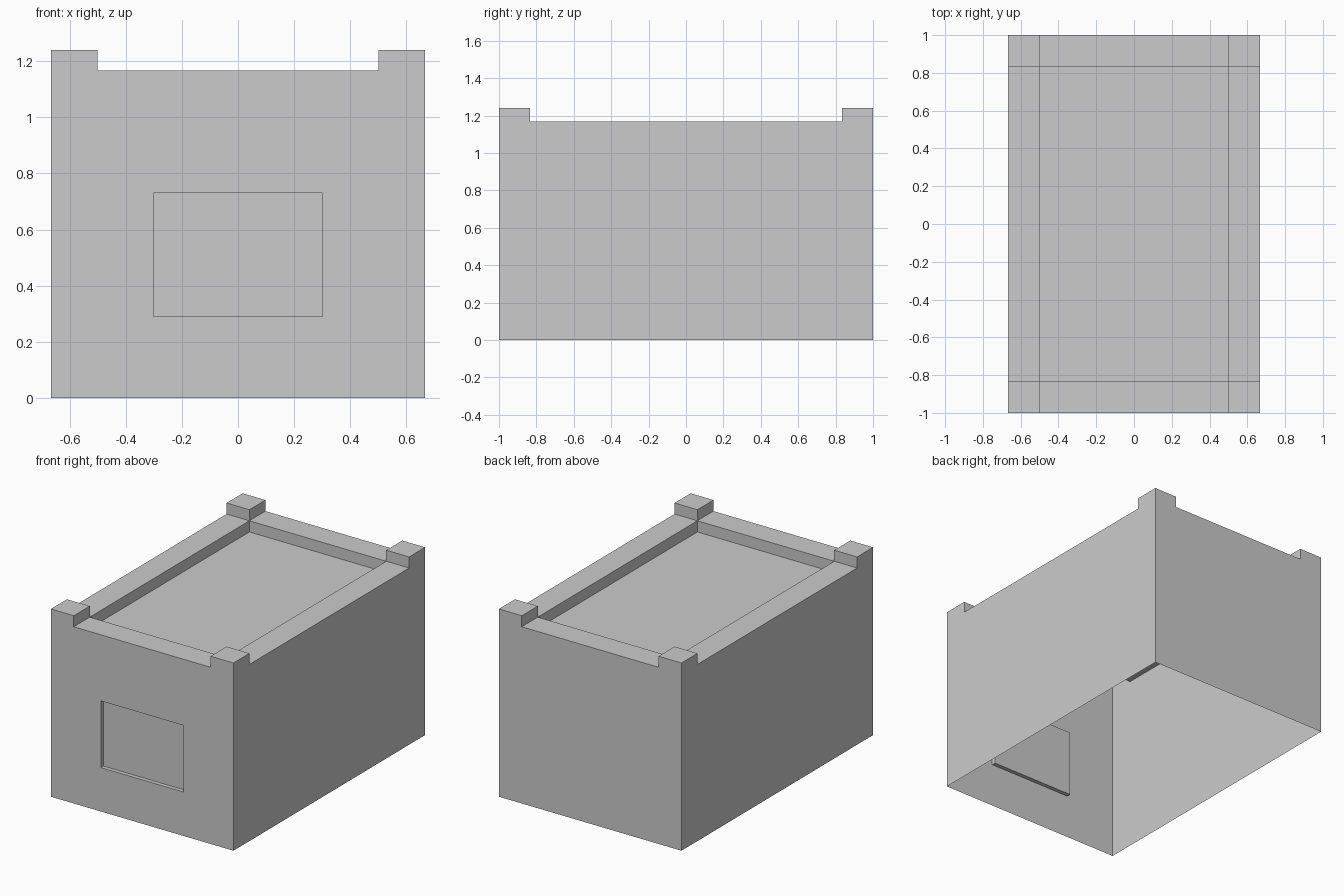
import bpy
import bmesh
from mathutils import Vector

if "Cube" in bpy.data.objects:
    bpy.data.objects.remove(bpy.data.objects["Cube"])

# Overall sizes
XS = [-0.667, -0.5, 0.5, 0.667]
YS = [-1.0, -0.833, 0.833, 1.0]
ROOF, PARAPET, CORNER = 1.093, 1.167, 1.24
WINDOW_X, WINDOW_Z = 0.302, (0.29, 0.73)
RECESS = 0.027


def quad(bm, points, facing):
    """Add a quad whose normal points towards 'facing'."""
    face = bm.faces.new([bm.verts.new(p) for p in points])
    face.normal_update()
    if face.normal.dot(Vector(facing)) < 0:
        face.normal_flip()


def finish(bm, name):
    bmesh.ops.remove_doubles(bm, verts=bm.verts, dist=1e-4)
    mesh = bpy.data.meshes.new(name)
    bm.to_mesh(mesh)
    bm.free()
    obj = bpy.data.objects.new(name, mesh)
    bpy.context.collection.objects.link(obj)
    return obj


def height(i, j):
    """Top of each plan cell: roof centre, parapet edge or raised corner; 0 outside."""
    if not (0 <= i <= 2 and 0 <= j <= 2):
        return 0.0
    return (ROOF, PARAPET, CORNER)[(i != 1) + (j != 1)]


def rect(x, y, z0, z1):
    return [(-x, y, z0), (x, y, z0), (x, y, z1), (-x, y, z1)]


# Window ring corners on the facade and at the back of the recess
outer = rect(XS[2], YS[0], 0, PARAPET)
rim = rect(WINDOW_X, YS[0], *WINDOW_Z)
back = rect(WINDOW_X, YS[0] + RECESS, *WINDOW_Z)

# Building shell, open underneath: flat tops
bm = bmesh.new()
for i in range(3):
    for j in range(3):
        h = height(i, j)
        x0, x1, y0, y1 = XS[i], XS[i + 1], YS[j], YS[j + 1]
        quad(bm, [(x0, y0, h), (x1, y0, h), (x1, y1, h), (x0, y1, h)], (0, 0, 1))

# Upright faces wherever neighbouring cells differ in height
for k in range(4):
    for m in range(3):
        a, b = height(k - 1, m), height(k, m)
        x, y0, y1 = XS[k], YS[m], YS[m + 1]
        quad(bm, [(x, y0, a), (x, y1, a), (x, y1, b), (x, y0, b)], (a - b, 0, 0))
        if k == 0 and m == 1:
            continue  # the middle of the front wall holds the window
        a, b = height(m, k - 1), height(m, k)
        y, x0, x1 = YS[k], XS[m], XS[m + 1]
        quad(bm, [(x0, y, a), (x1, y, a), (x1, y, b), (x0, y, b)], (0, a - b, 0))

# Front wall around the window opening
for n in range(4):
    p = (n + 1) % 4
    quad(bm, [outer[n], outer[p], rim[p], rim[n]], (0, -1, 0))
finish(bm, "building_shell")

# Shallow window recess: reveals and back panel
bm = bmesh.new()
quad(bm, back, (0, -1, 0))
inward = [(0, 0, 1), (-1, 0, 0), (0, 0, -1), (1, 0, 0)]
for n in range(4):
    p = (n + 1) % 4
    quad(bm, [rim[n], rim[p], back[p], back[n]], inward[n])
finish(bm, "front_window_recess")
